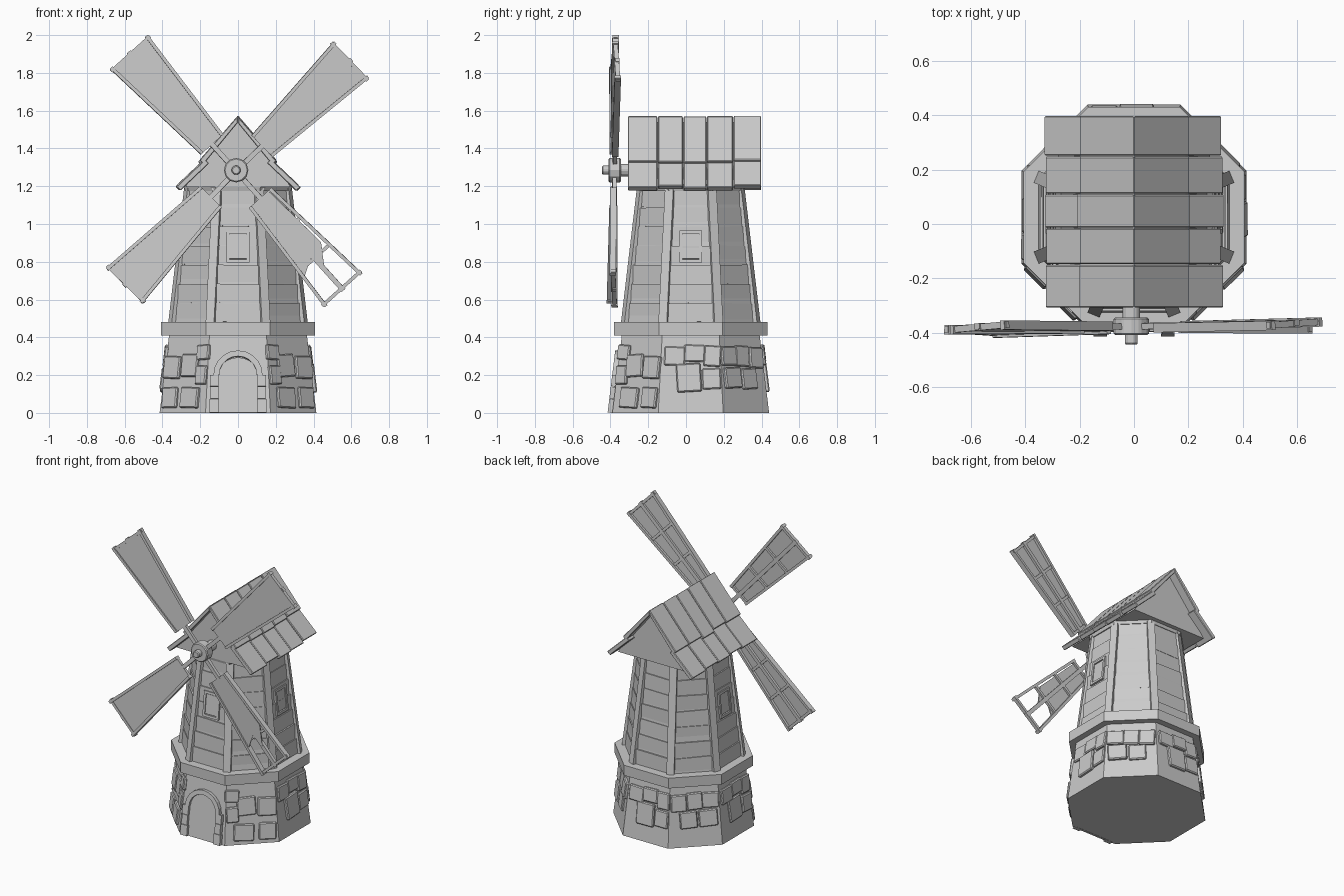
import bpy, bmesh, math, random
from mathutils import Matrix, Vector

if "Cube" in bpy.data.objects:
    bpy.data.objects.remove(bpy.data.objects["Cube"])

random.seed(4)
CY = 0.025                      # tower axis in y
T8 = math.tan(math.pi / 8)
BASE = (0.415, 0.365, 0.0, 0.41)     # apothem bottom/top, z bottom/top
TOWER = (0.35, 0.265, 0.47, 1.2)


def finish(name, bm, bevel=0.0):
    bmesh.ops.recalc_face_normals(bm, faces=bm.faces)
    me = bpy.data.meshes.new(name)
    bm.to_mesh(me)
    bm.free()
    ob = bpy.data.objects.new(name, me)
    bpy.context.collection.objects.link(ob)
    if bevel:
        m = ob.modifiers.new("bevel", 'BEVEL')
        m.width, m.segments = bevel, 1
    return ob


def prism(bm, pts, d0, d1, M):
    """Extrude a 2D outline (local x, y) from local depth d0 to d1."""
    lo = [bm.verts.new(M @ Vector((x, y, d0))) for x, y in pts]
    hi = [bm.verts.new(M @ Vector((x, y, d1))) for x, y in pts]
    n = len(pts)
    bm.faces.new(lo)
    bm.faces.new(hi)
    for i in range(n):
        j = (i + 1) % n
        bm.faces.new((lo[i], lo[j], hi[j], hi[i]))


def rect(w, h):
    return [(-w / 2, -h / 2), (w / 2, -h / 2), (w / 2, h / 2), (-w / 2, h / 2)]


def beam(bm, p, q, w, d0, d1, M):
    p, q = Vector(p), Vector(q)
    n = (q - p).normalized() * w / 2
    n = Vector((-n.y, n.x))
    prism(bm, [p - n, q - n, q + n, p + n], d0, d1, M)


def frustum(bm, a0, a1, z0, z1):
    c = 1 / math.cos(math.pi / 8)
    M = Matrix.Translation((0, CY, (z0 + z1) / 2)) @ Matrix.Rotation(math.pi / 8, 4, 'Z')
    bmesh.ops.create_cone(bm, cap_ends=True, segments=8, radius1=a0 * c,
                          radius2=a1 * c, depth=z1 - z0, matrix=M)


def wall(k, spec, z):
    """Frame on octagon wall k at height z: x along wall, y up the slope, z outward."""
    a0, a1, z0, z1 = spec
    f = math.radians(45 * k)
    n, t = Vector((math.cos(f), math.sin(f), 0)), Vector((-math.sin(f), math.cos(f), 0))
    s = (n * (a1 - a0) + Vector((0, 0, z1 - z0))).normalized()
    o = t.cross(s)
    p = n * (a0 + (a1 - a0) * (z - z0) / (z1 - z0)) + Vector((0, CY, z))
    return Matrix.Translation(p) @ Matrix((t, s, o)).transposed().to_4x4()


# Tapered base, ledge, tower core and collar below the cap
for name, args in (("stone_base", BASE), ("ledge", (0.407, 0.407, 0.41, 0.48)),
                   ("tower_body", TOWER), ("cap_collar", (0.28, 0.29, 1.175, 1.21))):
    bm = bmesh.new()
    frustum(bm, *args)
    finish(name, bm)

# Raised stones on every base wall but the door wall
PATTERNS = [
    [(-.085, .30, .11, .10), (.02, .315, .11, .09), (.115, .30, .09, .11),
     (-.01, .185, .13, .15), (.11, .18, .10, .11)],
    [(-.10, .30, .11, .10), (.0, .30, .10, .11), (.10, .29, .10, .11),
     (-.085, .185, .12, .11), (.04, .18, .11, .11)],
    [(-.10, .24, .12, .12), (.03, .25, .12, .12), (.12, .32, .09, .08),
     (.12, .20, .08, .10), (-.10, .08, .11, .11), (.05, .08, .13, .11)]]
bm = bmesh.new()
for k, pat in ((0, 0), (1, 1), (2, 0), (3, 1), (4, 0), (5, 2), (7, 2)):
    for u, z, w, h in PATTERNS[pat]:
        u = -u if k in (7, 3) else u
        M = wall(k, BASE, z) @ Matrix.Translation((u, 0, 0)) @ Matrix.Rotation(random.uniform(-.07, .07), 4, 'Z')
        prism(bm, rect(w, h), -.01, random.uniform(.012, .02), M)
finish("wall_stones", bm, 0.006)

# Arched door with stone surround
M = wall(6, BASE, 0)
arc = [math.pi * i / 10 for i in range(11)]
bm = bmesh.new()
prism(bm, [(-.105, .0), (.105, .0)] + [(.105 * math.cos(a), .2 + .095 * math.sin(a)) for a in arc], -.01, .008, M)
finish("door", bm)
bm = bmesh.new()
for a, b in zip(arc, arc[1:]):
    prism(bm, [(r * math.cos(t), .2 + r * math.sin(t)) for r, t in ((.10, a), (.13, a), (.13, b), (.10, b))],
          -.01, .025, M)
bmesh.ops.remove_doubles(bm, verts=bm.verts, dist=1e-4)
for s in (-1, 1):
    for y, h, w in ((.035, .07, .05), (.105, .065, .042), (.17, .06, .046)):
        prism(bm, [(x + s * .125, v + y) for x, v in rect(w, h)], -.01, .025, M)
finish("door_surround", bm)

# Overlapping boards on the tower walls
bm = bmesh.new()
rows = 7
for k in range(8):
    for i in range(rows):
        z = .48 + (i + .5) * .71 / rows
        a = .35 - .085 * (z - .47) / .73
        M = wall(k, TOWER, z) @ Matrix.Rotation(random.uniform(.05, .1), 4, 'X') \
            @ Matrix.Rotation(random.uniform(-.025, .025), 4, 'Z')
        prism(bm, rect(2 * a * T8 - .03, .098), -.012, random.uniform(.001, .006), M)
finish("wall_boards", bm)

# Corner posts
bm = bmesh.new()
for k in range(8):
    f = math.radians(45 * k + 22.5)
    n, t = Vector((math.cos(f), math.sin(f), 0)), Vector((-math.sin(f), math.cos(f), 0))
    c = 1 / math.cos(math.pi / 8)
    vs = []
    for a, z in ((TOWER[0], .47), (TOWER[1], 1.19)):
        for dn, dt in ((-.025, -.024), (.012, -.024), (.012, .024), (-.025, .024)):
            vs.append(bm.verts.new(n * (a * c + dn) + t * dt + Vector((0, CY, z))))
    for idx in ((0, 1, 2, 3), (4, 5, 6, 7), (0, 1, 5, 4), (1, 2, 6, 5), (2, 3, 7, 6), (3, 0, 4, 7)):
        bm.faces.new([vs[i] for i in idx])
finish("corner_posts", bm)

# Windows on the front and both sides
bm = bmesh.new()
for k in (0, 4, 6):
    M = wall(k, TOWER, .88)
    prism(bm, rect(.09, .13), -.01, .009, M)
    for s in (-1, 1):
        beam(bm, (s * .052, -.085), (s * .052, .085), .016, -.01, .015, M)
        beam(bm, (-.06, s * .077), (.06, s * .077), .016, -.01, .015, M)
finish("windows", bm)

# Cap: gable block; local (x, y, depth) maps to (x, z, -y)
XZ = Matrix.Rotation(math.pi / 2, 4, 'X')
bm = bmesh.new()
prism(bm, [(-.28, 1.195), (.28, 1.195), (.19, 1.32), (0, 1.54), (-.19, 1.32)], -.34, .265, XZ)
finish("cap_gable", bm)

# Roof tiles: five columns, two overlapping rows each side
bm = bmesh.new()
ys = [-.31, -.15, -.015, .11, .25, .40]
for s in (-1, 1):
    for y0, y1 in zip(ys, ys[1:]):
        for x0, z0, x1, z1 in ((0, 1.572, .205, 1.335), (.175, 1.345, .328, 1.2)):
            e = random.uniform(-.007, .007)
            tx, tz = .023, .02
            pts = [(s * x0, z0), (s * (x1 + e), z1 - e), (s * (x1 + e - tx), z1 - e - tz),
                   (s * max(x0 - tx, 0), z0 - tz - (.016 if x0 == 0 else 0))]
            M = XZ @ Matrix.Translation((0, random.uniform(-.004, .004), 0))
            prism(bm, pts, -y1 + .002, -y0 - .002, M)
finish("roof_tiles", bm, 0.004)

# Hub, nose and axle
bm = bmesh.new()
for r, y0, y1, n in ((.065, -.41, -.345, 12), (.026, -.445, -.40, 8), (.035, -.36, -.25, 8)):
    bmesh.ops.create_cone(bm, cap_ends=True, segments=n, radius1=r, radius2=r, depth=y1 - y0,
                          matrix=Matrix.Translation((-.01, (y0 + y1) / 2, 1.285)) @ XZ)
finish("hub", bm, 0.006)

# Sails: tapered frames with cloth, the lower right one torn
ROTOR = Matrix.Translation((-.01, -.381, 1.28)) @ Matrix.Rotation(-.012, 4, 'X') @ Matrix.Rotation(.012, 4, 'Z')


def half(r):
    return .072 + (r - .2) * .053 / .64


for name, ang in (("upper_left", 132), ("upper_right", 44), ("lower_left", 225.7), ("lower_right", 312)):
    M = ROTOR @ XZ @ Matrix.Rotation(math.radians(ang), 4, 'Z') @ Matrix.Rotation(.05, 4, 'X')
    bm = bmesh.new()
    beam(bm, (.03, 0), (.85, 0), .026, -.014, .008, M)
    for s in (-1, 1):
        beam(bm, (.19, s * half(.19)), (.85, s * half(.85)), .018, -.016, .018, M)
    for r in (.2, .41, .62, .835):
        w = half(r) + (.014 if r > .8 else 0)
        beam(bm, (r, -w), (r, w), .018, -.012, .012 if r > .8 else .006, M)
    finish(name + "_sail_frame", bm)
    bm = bmesh.new()
    if name == "lower_right":
        for s, r0, r1, r2, q in ((1, .2, .58, .70, .8), (-1, .2, .66, .60, 1)):
            prism(bm, [(r0, 0), (r0, s * half(r0) * q), (r1, s * half(r1) * q), (r2, 0)], .001, .009, M)
    else:
        prism(bm, [(.19, -half(.19)), (.84, -half(.84)), (.84, half(.84)), (.19, half(.19))], .001, .009, M)
    finish(name + "_sail_cloth", bm)
